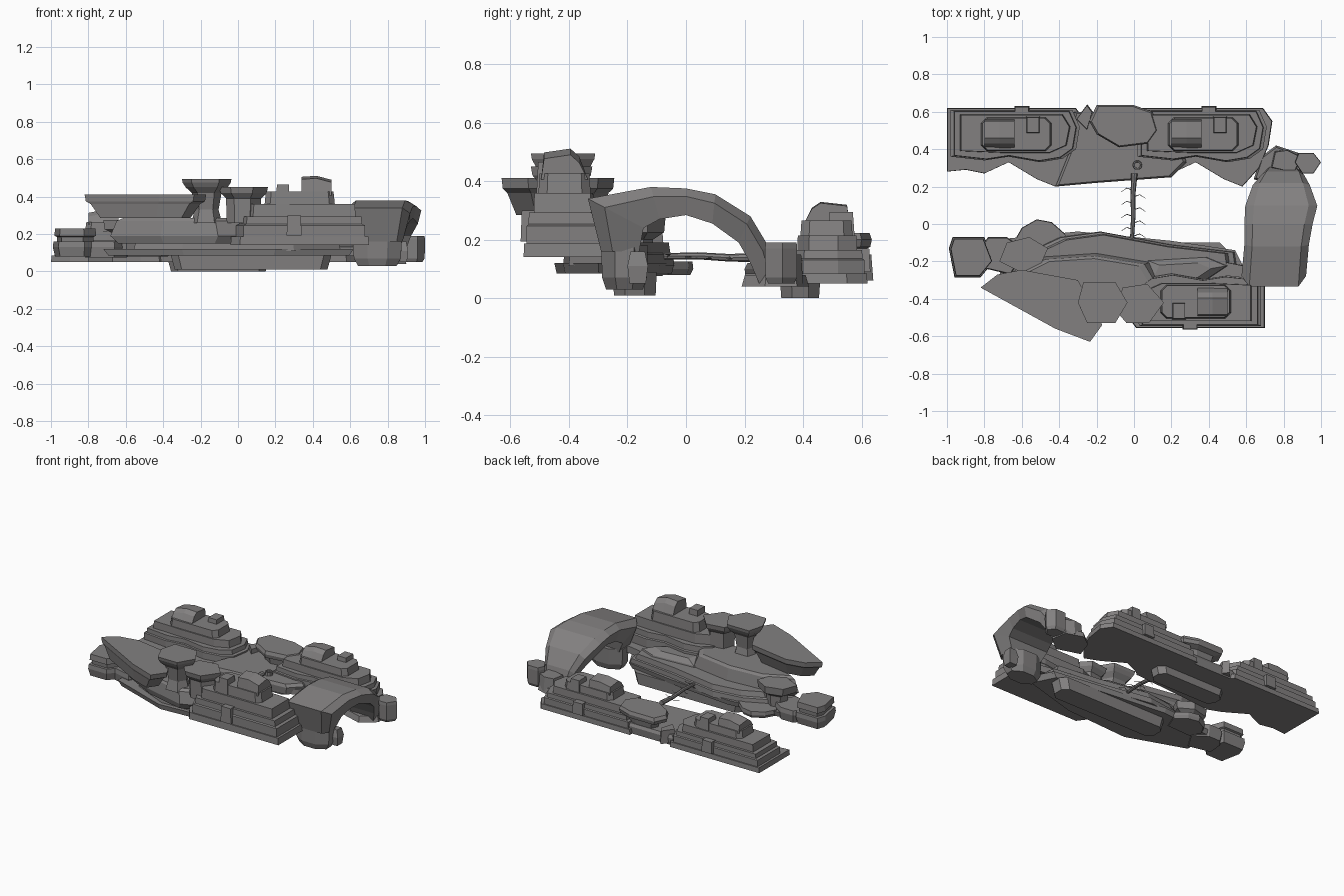
import bpy, bmesh, math, random
from mathutils import Vector
random.seed(4)

stone = bpy.data.materials.new("dark_stone")
stone.diffuse_color = (.225, .217, .217, 1)


def make(name, rings):
    """Skin a list of equal-length vertex rings and cap both ends."""
    bm = bmesh.new()
    vs = [[bm.verts.new(p) for p in r] for r in rings]
    n = len(vs[0])
    for a, b in zip(vs, vs[1:]):
        for i in range(n):
            j = (i + 1) % n
            bm.faces.new((a[i], a[j], b[j], b[i]))
    bm.faces.new(vs[0][::-1])
    bm.faces.new(vs[-1])
    bmesh.ops.recalc_face_normals(bm, faces=bm.faces)
    me = bpy.data.meshes.new(name)
    bm.to_mesh(me)
    bm.free()
    me.materials.append(stone)
    ob = bpy.data.objects.new(name, me)
    bpy.context.collection.objects.link(ob)
    return ob


def rock(name, outline, levels, tf=None):
    """Stack scaled copies of an outline; levels are (z, scale)."""
    tf = tf or (lambda x, y, z: (x, y, z))
    cx = (min(p[0] for p in outline) + max(p[0] for p in outline)) / 2
    cy = (min(p[1] for p in outline) + max(p[1] for p in outline)) / 2
    return make(name, [[tf(cx + (x - cx) * s, cy + (y - cy) * s, z) for x, y in outline]
                       for z, s in levels])


def box(x0, x1, y0, y1, c=0.0):
    """Rectangle outline, with corner cuts when c > 0."""
    if not c:
        return [(x0, y0), (x1, y0), (x1, y1), (x0, y1)]
    return [(x0 + c, y0), (x1 - c, y0), (x1, y0 + c), (x1, y1 - c),
            (x1 - c, y1), (x0 + c, y1), (x0, y1 - c), (x0, y0 + c)]


# Stepped mesa, used three times
SKIRT = [(-1, .62), (-.31, .62), (-.26, .55), (-.28, .42), (-.33, .3), (-.42, .2),
         (-.52, .24), (-.67, .33), (-.8, .27), (-.9, .29), (-1, .28)]
TIER = [(-.98, .61), (-.33, .61), (-.29, .52), (-.31, .4), (-.38, .35), (-.5, .33),
        (-.67, .36), (-.8, .34), (-.98, .36)]
STEP = [(-.93, .585), (-.38, .585), (-.34, .52), (-.36, .42), (-.45, .38), (-.7, .38), (-.93, .39)]


def mesa(name, tf):
    rock(name + "_skirt", SKIRT, [(.05, 1), (.085, .99)], tf)
    rock(name + "_tier", TIER, [(.08, 1), (.13, 1), (.135, .95), (.165, .94)], tf)
    rock(name + "_step", STEP, [(.16, 1), (.215, .98)], tf)
    rock(name + "_ledge", box(-.82, -.44, .39, .57, .03), [(.2, 1), (.265, .95)], tf)
    rock(name + "_chimney", box(-.58, -.5, .48, .58), [(.16, 1), (.295, .8)], tf)
    rock(name + "_buttress", box(-.64, -.56, .55, .63), [(.09, 1), (.17, .9)], tf)
    # crooked summit block
    make(name + "_summit", [[tf(x, y, z + s) for y, z, s in
                             ((.40, .25, 0), (.56, .25, 0), (.55, .315, t), (.46, .325, t), (.43, .305, t))]
                            for x, t in ((-.8, -.012), (-.72, .004), (-.64, 0))])


mesa("back_left_mesa", lambda x, y, z: (x, y, z))
mesa("back_right_mesa", lambda x, y, z: (x + 1, y, z))
mesa("front_mesa", lambda x, y, z: (-.3 - x, .065 - y, .14 + (z - .05) * 1.33))

# Back bridge between the two mesas
rock("back_footing", box(-.38, .17, .32, .46, .04), [(0, .92), (.08, 1)])
rock("back_plateau", [(-.42, .2), (-.2, .22), (.2, .25), (.28, .33), (.2, .6), (-.32, .6), (-.34, .4)],
     [(.05, .97), (.1, 1), (.12, .95)])
rock("back_cap", [(-.24, .55), (-.2, .48), (-.08, .41), (.08, .43), (.13, .5), (.1, .6), (0, .635), (-.2, .635)],
     [(.1, .55), (.16, .65), (.175, .95), (.2, 1), (.222, .93)])
rock("back_edge_chip", [(-.31, .56), (-.25, .5), (-.22, .6), (-.25, .64)], [(.06, 1), (.15, .9)])

# Front lower slabs
rock("front_footing", box(-.36, .5, -.25, -.1, .04), [(.01, .95), (.09, 1)])
rock("front_shelf", [(-.72, -.3), (-.3, -.45), (.2, -.42), (.62, -.3), (.54, -.14), (.2, -.09), (-.3, -.04), (-.7, -.08)],
     [(.085, .96), (.12, 1)])
rock("front_second_shelf", [(-.56, -.3), (-.3, -.42), (.3, -.4), (.55, -.22), (.54, -.15), (.2, -.11), (-.18, -.04), (-.4, -.07), (-.55, -.14)],
     [(.11, 1), (.15, .98), (.155, .93), (.19, .9)])
rock("front_round_ledge", [(-.64, -.09), (-.6, -.02), (-.52, .025), (-.44, .01), (-.36, -.06), (-.4, -.16), (-.6, -.17)],
     [(.08, .9), (.1, 1), (.125, .97)])
rock("front_ridge", [(-.7, -.27), (-.42, -.42), (-.1, -.5), (.1, -.42), (.16, -.3), (.1, -.2), (-.2, -.15), (-.5, -.17)],
     [(.15, .86), (.19, .96), (.27, .88), (.285, .8)])
rock("front_slope", [(-.02, -.36), (.4, -.3), (.52, -.22), (.4, -.17), (.06, -.19)],
     [(.15, 1), (.2, .9), (.23, .6)])
rock("small_ledge_rock", [(-.72, -.2), (-.6, -.26), (-.5, -.22), (-.46, -.13), (-.56, -.07), (-.68, -.1)],
     [(.12, .5), (.2, .55), (.225, .95), (.275, 1)])

# Outlying stack at the far left
outer = [(-.99, -.13), (-.96, -.285), (-.82, -.285), (-.75, -.2), (-.8, -.07), (-.97, -.07)]
rock("left_outlier", outer, [(.08, .9), (.13, 1), (.16, .97)])
rock("left_outlier_top", outer, [(.15, .8), (.185, .82), (.19, .93), (.23, .9)])
rock("left_link", [(-.83, -.23), (-.66, -.27), (-.58, -.14), (-.68, -.07), (-.78, -.07), (-.82, -.12)],
     [(.075, .9), (.13, 1), (.16, .95)])

# Large overhanging plate
plate = [(-.82, -.34), (-.73, -.27), (-.6, -.245), (-.3, -.3), (-.17, -.54), (-.235, -.63), (-.42, -.56)]
rock("overhang_plate", plate, [(.285, .74), (.36, .9), (.375, .98), (.41, 1)])

# Two mushroom rocks
rock("tall_mushroom", [(-.3, -.42), (-.25, -.53), (-.1, -.53), (-.035, -.42), (-.1, -.31), (-.27, -.31)],
     [(.26, .62), (.33, .48), (.42, .6), (.45, .85), (.475, .97), (.495, 1)])
rock("short_mushroom", [(-.1, -.46), (-.04, -.53), (.08, -.53), (.16, -.42), (.07, -.32), (-.06, -.34)],
     [(.26, .7), (.39, .72), (.42, .95), (.45, 1)])

# Natural arch: outer point, inner point, left and right x per station
stations = [(-.29, .16, -.16, .16, .62, .88), (-.335, .34, -.145, .24, .575, .92),
            (-.12, .38, -.09, .27, .59, .935), (0, .375, 0, .284, .59, .955),
            (.1, .355, .09, .255, .595, .98), (.22, .28, .18, .19, .635, .94),
            (.28, .18, .22, .12, .68, .91), (.31, .06, .25, .05, .71, .88)]
rings = []
for oy, oz, iy, iz, l, r in stations:
    my, mz, w = oy + (iy - oy) * .3, oz + (iz - oz) * .3, (r - l) * .12
    rings.append([(l + w, oy, oz), (r - w, oy, oz), (r, my, mz),
                  (r - w * .4, iy, iz), (l + w * .4, iy, iz), (l, my, mz)])
make("arch_span", rings)
leg = [(.745 + .14 * math.cos(a * math.pi / 4 + .39), -.21 + .085 * math.sin(a * math.pi / 4 + .39)) for a in range(8)]
rock("arch_leg", leg, [(.03, .8), (.07, .97), (.18, 1.02)])
rock("arch_leg_knob", box(.84, .91, -.2, -.13), [(.05, .8), (.11, 1), (.16, .7)])
rock("arch_foot", [(.64, .24), (.8, .19), (.9, .27), (.88, .38), (.76, .42), (.68, .36)], [(.04, 1), (.08, .9)])
rock("arch_end_block", [(.86, .33), (.9, .27), (.96, .27), (1, .33), (.96, .38), (.88, .38)],
     [(.05, .8), (.07, .97), (.17, 1), (.19, .96)])
rock("arch_end_neck", [(.73, .3), (.86, .27), (.9, .36), (.82, .4), (.75, .39)], [(.05, 1), (.15, .9)])


# Fallen log with twigs, and its stump
def stick(name, pts, radii, n=6):
    d = (Vector(pts[-1]) - Vector(pts[0])).normalized()
    u = d.cross(Vector((0, 0, 1))).normalized()
    v = d.cross(u)
    make(name, [[Vector(p) + r * (u * math.cos(2 * math.pi * k / n) + v * math.sin(2 * math.pi * k / n))
                 for k in range(n)] for p, r in zip(pts, radii)])


stick("fallen_log", [(.002, .27, .14), (-.006, .15, .138), (-.004, .04, .145), (-.012, -.1, .143), (-.012, -.22, .15)],
      [.017, .013, .012, .01, .006], 8)
for i in range(8):
    side = 1 if i % 2 else -1
    y = .18 - .035 * i
    z = .142 + random.uniform(-.01, .012)
    stick("twig", [(-.004, y, .142), (-.004 + side * .035, y + .012, z), (-.004 + side * .065, y - .008, z)],
          [.003, .002, .001], 4)
ring = [(.018 + .024 * math.cos(k * math.pi / 5), .315 + .024 * math.sin(k * math.pi / 5)) for k in range(10)]
rock("stump", ring, [(.11, 1.1), (.145, 1), (.145, .7), (.132, .65)])
